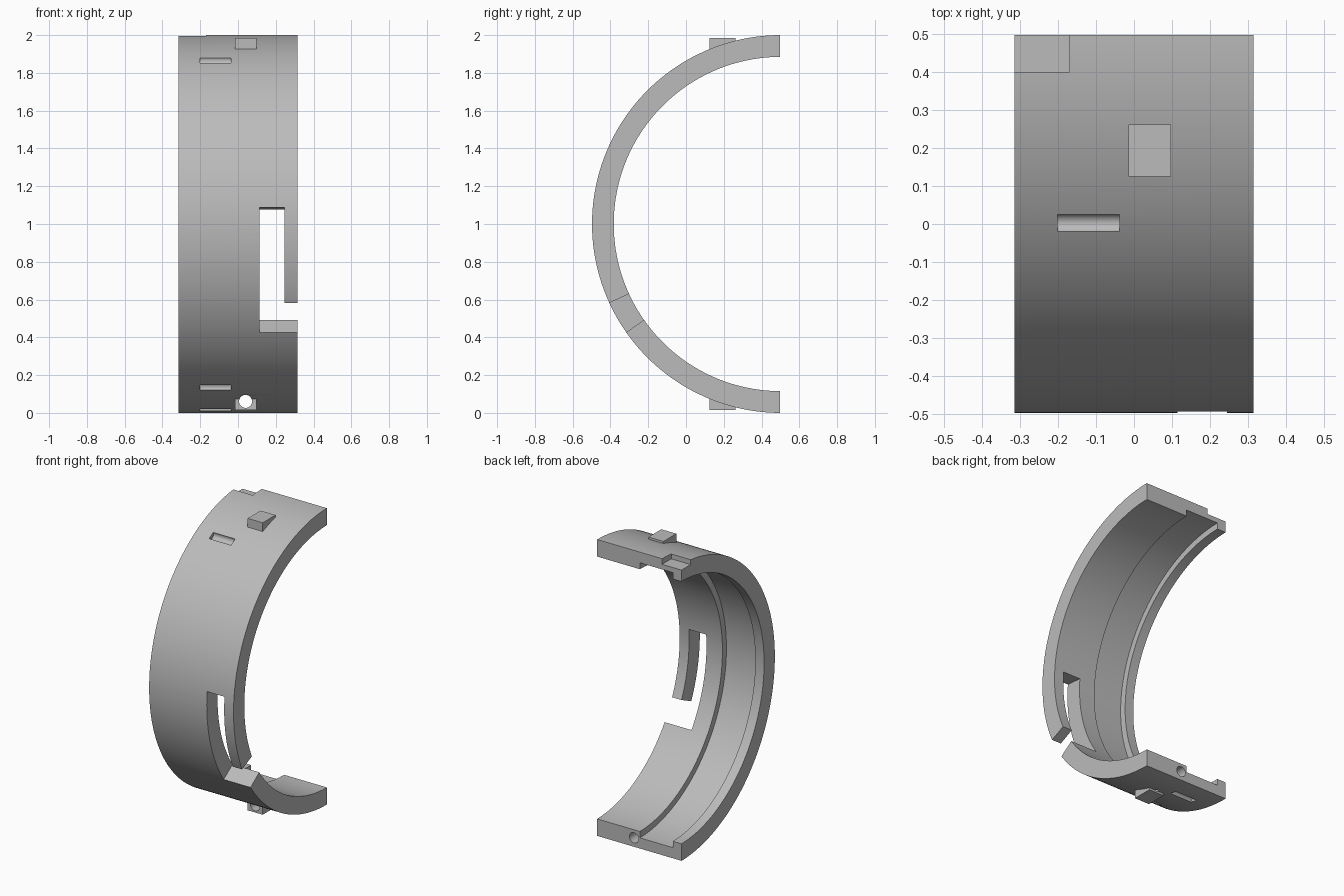
import bpy, bmesh, math

if "Cube" in bpy.data.objects:
    bpy.data.objects.remove(bpy.data.objects["Cube"])

CY, CZ = 0.5025, 1.0       # ring axis runs along x through this point
HALF_W = 0.315

grey = bpy.data.materials.new("light_grey")
grey.diffuse_color = (0.5, 0.5, 0.5, 1)
grey.use_nodes = True
grey.node_tree.nodes["Principled BSDF"].inputs["Base Color"].default_value = grey.diffuse_color


def finish(bm, name):
    bmesh.ops.recalc_face_normals(bm, faces=bm.faces)
    me = bpy.data.meshes.new(name)
    bm.to_mesh(me)
    bm.free()
    me.materials.append(grey)
    ob = bpy.data.objects.new(name, me)
    bpy.context.collection.objects.link(ob)
    return ob


def sweep(name, profile, a0, a1, n):
    """Sweep an (x, radius) profile around the ring axis; 0 degrees is the front."""
    bm = bmesh.new()
    rows = []
    for i in range(n + 1):
        a = math.radians(a0 + (a1 - a0) * i / n)
        rows.append([bm.verts.new((x, CY - r * math.cos(a), CZ + r * math.sin(a)))
                     for x, r in profile])
    k = len(profile)
    for p, q in zip(rows, rows[1:]):
        for j in range(k):
            bm.faces.new((p[j], p[(j + 1) % k], q[(j + 1) % k], q[j]))
    bm.faces.new(rows[0])
    bm.faces.new(rows[-1])
    return finish(bm, name)


def box(name, lo, hi):
    bm = bmesh.new()
    bmesh.ops.create_cube(bm, size=1)
    for v in bm.verts:
        v.co = [(a + b) / 2 + c * (b - a) for a, b, c in zip(lo, hi, v.co)]
    return finish(bm, name)


def rod(name, axis, centre, radius, length):
    bm = bmesh.new()
    bmesh.ops.create_cone(bm, cap_ends=True, segments=32, radius1=radius,
                          radius2=radius, depth=length)
    for v in bm.verts:
        x, y, z = v.co
        off = (z, x, y) if axis == "x" else (x, z, y)
        v.co = [c + o for c, o in zip(centre, off)]
    return finish(bm, name)


def combine(target, tool, operation):
    tool.hide_render = True
    mod = target.modifiers.new("bool", "BOOLEAN")
    mod.object, mod.operation, mod.solver = tool, operation, "EXACT"
    bpy.context.view_layer.objects.active = target
    bpy.ops.object.modifier_apply(modifier=mod.name)
    bpy.data.objects.remove(tool)


# Half ring with an inner groove and a thin lip on the left rim
RI, RG, XS, XL = 0.885, 0.928, -0.004, -0.25
ring = sweep("half_ring", [(-HALF_W, 1), (HALF_W, 1), (HALF_W, RI), (XS, RI),
                           (XS, RG), (XL, RG), (XL, RI), (-HALF_W, RI)],
             -89.71, 89.71, 120)

# Screw bosses and screw holes, top and bottom
for s in (1, -1):
    z0, z1 = sorted((CZ + s * 0.91, CZ + s * 0.985))
    combine(ring, box("screw_boss", (-0.015, 0.125, z0), (0.097, 0.262, z1)), "UNION")
for s in (1, -1):
    combine(ring, rod("screw_hole", "y", (0.04, 0.30, CZ + s * 0.939), 0.0345, 0.6),
            "DIFFERENCE")

# L-shaped opening through the wall at the right rim
combine(ring, sweep("window", [(0.115, 0.8), (0.245, 0.8), (0.245, 1.1), (0.115, 1.1)],
                    -35, 5, 30), "DIFFERENCE")
combine(ring, sweep("window_mouth", [(0.2, 0.8), (0.4, 0.8), (0.4, 1.1), (0.2, 1.1)],
                    -35, -24.7, 8), "DIFFERENCE")

# Row of shallow rounded slots on the outside
for deg in range(-80, 61, 20):
    a = math.radians(deg)
    combine(ring, rod("slot", "x", (-0.12, CY - math.cos(a), CZ + math.sin(a)),
                      0.0255, 0.164), "DIFFERENCE")

# Shallow corner notch at the top end
combine(ring, box("corner_notch", (-0.5, 0.4, 1.962), (-0.17, 0.7, 2.2)), "DIFFERENCE")

bpy.ops.object.select_all(action="DESELECT")
ring.select_set(True)
bpy.context.view_layer.objects.active = ring
bpy.ops.object.shade_smooth_by_angle(angle=math.radians(30))
